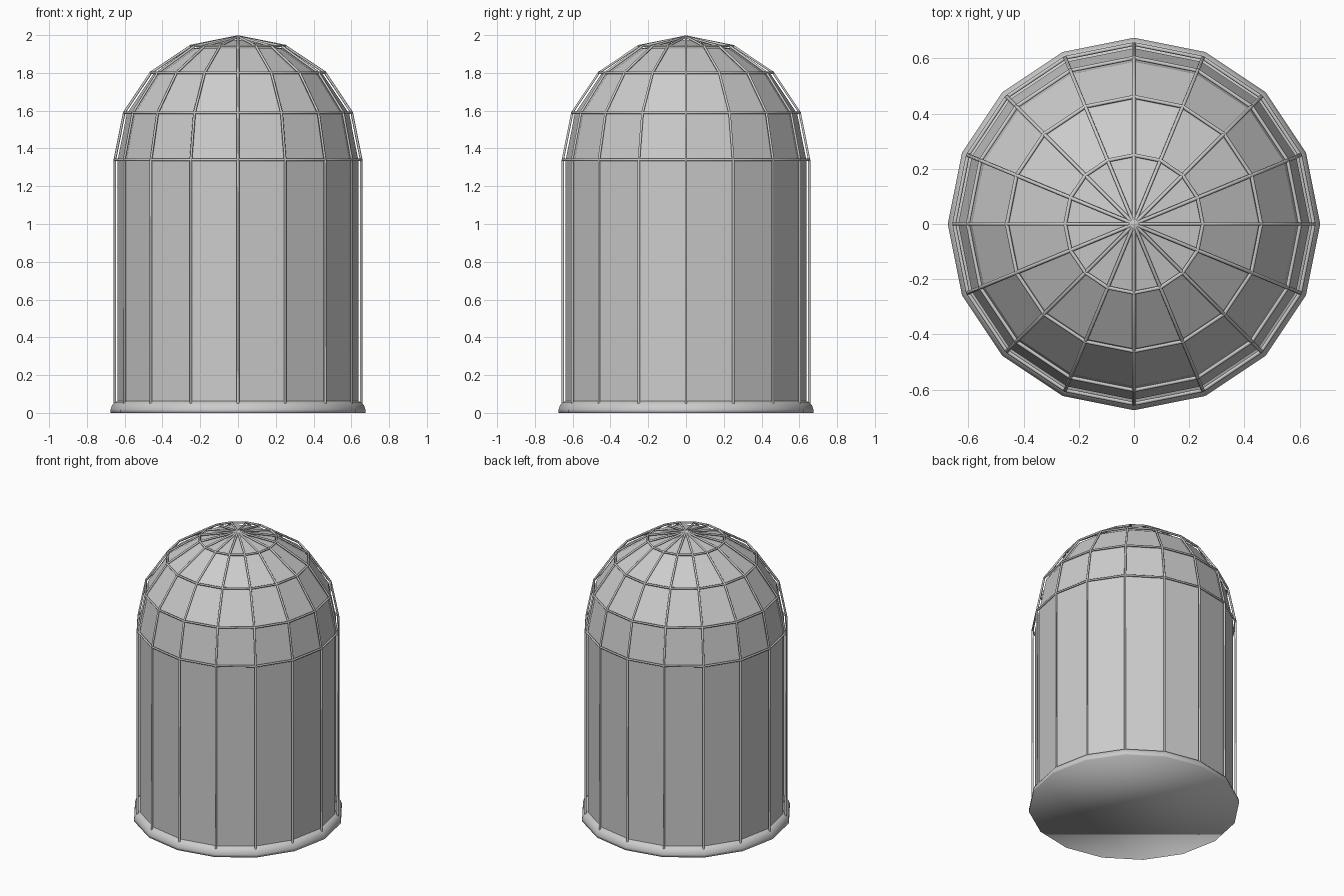
import bpy, bmesh
from math import sin, cos, pi

if "Cube" in bpy.data.objects:
    bpy.data.objects.remove(bpy.data.objects["Cube"])

SIDES = 16
SPRING = 1.34      # height where the dome starts
R_FRAME = 0.652    # centre line of the wire frame
R_GLASS = 0.637    # faceted shell just inside the frame


def ring_point(r, z, i):
    a = 2 * pi * i / SIDES
    return (r * cos(a), r * sin(a), z)


def dome_profile(r, bottom):
    """Straight wall followed by a quarter circle in four steps, without the apex."""
    return [(r, bottom)] + [(r * cos(k * pi / 8), SPRING + r * sin(k * pi / 8)) for k in range(4)]


def lathe(name, profile, apex=None, caps=False, smooth=False):
    bm = bmesh.new()
    rings = [[bm.verts.new(ring_point(r, z, i)) for i in range(SIDES)] for r, z in profile]
    for a, b in zip(rings, rings[1:]):
        for i in range(SIDES):
            j = (i + 1) % SIDES
            bm.faces.new((a[i], a[j], b[j], b[i]))
    if apex is not None:
        tip = bm.verts.new((0, 0, apex))
        for i in range(SIDES):
            bm.faces.new((rings[-1][i], rings[-1][(i + 1) % SIDES], tip))
    if caps:
        bm.faces.new(rings[0][::-1])
        bm.faces.new(rings[-1])
    for f in bm.faces:
        f.smooth = smooth
    mesh = bpy.data.meshes.new(name)
    bm.to_mesh(mesh)
    bm.free()
    obj = bpy.data.objects.new(name, mesh)
    bpy.context.collection.objects.link(obj)
    return obj


def wires(name, paths, cyclic, radius=0.007):
    cu = bpy.data.curves.new(name, 'CURVE')
    cu.dimensions = '3D'
    cu.bevel_depth = radius
    cu.bevel_resolution = 1
    cu.use_fill_caps = True
    for pts in paths:
        s = cu.splines.new('POLY')
        s.points.add(len(pts) - 1)
        for p, co in zip(s.points, pts):
            p.co = (*co, 1)
        s.use_cyclic_u = cyclic
    obj = bpy.data.objects.new(name, cu)
    bpy.context.collection.objects.link(obj)
    return obj


# Base plate with a rounded lip
lathe("base", [(0.675, 0), (0.675, 0.018), (0.668, 0.038), (0.655, 0.054), (0.632, 0.065)],
      caps=True, smooth=True)

# Faceted glass shell
lathe("glass_dome", dome_profile(R_GLASS, 0.06), apex=SPRING + R_GLASS)

# Vertical ribs running from the base to the apex
frame = dome_profile(R_FRAME, 0.045)
wires("frame_ribs",
      [[ring_point(r, z, i) for r, z in frame] + [(0, 0, SPRING + R_FRAME)] for i in range(SIDES)],
      False)

# Horizontal hoops around the dome
wires("frame_hoops",
      [[ring_point(r, z, i) for i in range(SIDES)] for r, z in frame[1:]], True)
